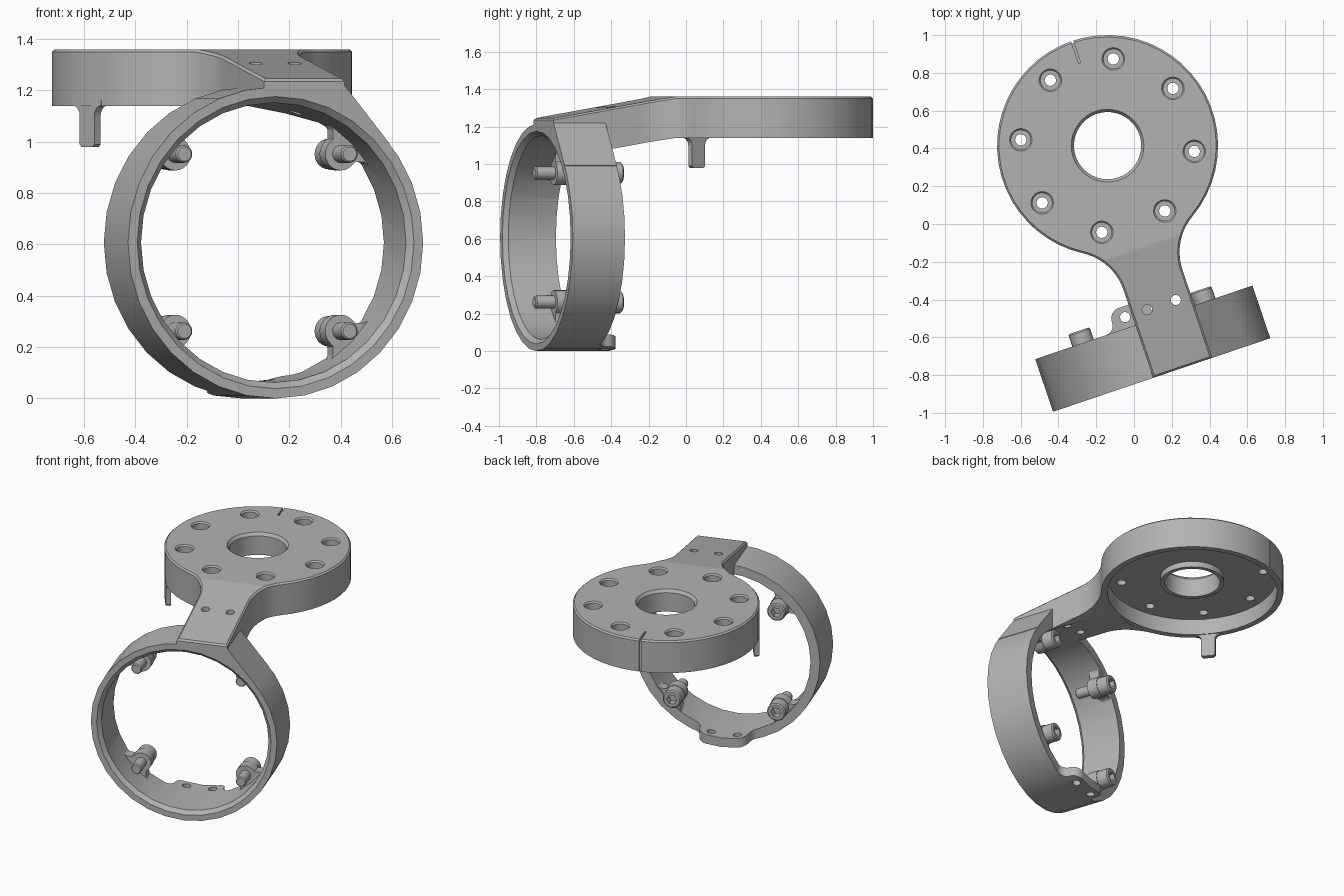
import bpy, bmesh, math
from math import sin, cos, pi, radians
from mathutils import Matrix, Vector

cube = bpy.data.objects.get("Cube")
if cube:
    bpy.data.objects.remove(cube, do_unlink=True)

grey = bpy.data.materials.new("plain grey")
grey.use_nodes = True
grey.diffuse_color = (0.45, 0.45, 0.45, 1)
grey.node_tree.nodes["Principled BSDF"].inputs["Base Color"].default_value = (0.45, 0.45, 0.45, 1)

# Working frame: origin under the disc centre, arm runs along -y
PLACE = Matrix.Translation((-0.14, 0.415, 0)) @ Matrix.Rotation(radians(18.7), 4, 'Z')
CX, CY, CZ = -0.118, -1.095, 0.607          # ring centre
RING_R, BORE_R, HALF = 0.607, 0.545, 0.147
BACK, FRONT = CY + HALF, CY - HALF
TOP, BOTTOM, BEND, SLOPE = 1.36, 1.14, -0.57, 0.172
DISC_R, ARM, FIL = 0.585, 0.165, 0.295


def along_arm(x, y, z):
    """Local z points to the front (-y), local y points up."""
    return Matrix.Translation((x, y, z)) @ Matrix.Rotation(pi / 2, 4, 'X')


def finish(name, bm, matrix=Matrix()):
    bmesh.ops.recalc_face_normals(bm, faces=bm.faces)
    me = bpy.data.meshes.new(name)
    bm.to_mesh(me)
    bm.free()
    me.transform(matrix)
    me.materials.append(grey)
    ob = bpy.data.objects.new(name, me)
    bpy.context.collection.objects.link(ob)
    return ob


def prism_bm(pts, h):
    bm = bmesh.new()
    face = bm.faces.new([bm.verts.new((x, y, 0)) for x, y in pts])
    up = bmesh.ops.extrude_face_region(bm, geom=[face])["geom"]
    bmesh.ops.translate(bm, vec=(0, 0, h), verts=[g for g in up if isinstance(g, bmesh.types.BMVert)])
    return bm


def prism(name, pts, h, matrix=Matrix()):
    return finish(name, prism_bm(pts, h), matrix)


def lathe(name, profile, steps, matrix=Matrix()):
    bm = bmesh.new()
    vs = [bm.verts.new((r, 0, z)) for r, z in profile]
    es = [bm.edges.new(p) for p in zip(vs, vs[1:])]
    bmesh.ops.spin(bm, geom=vs + es, axis=(0, 0, 1), cent=(0, 0, 0), angle=2 * pi, steps=steps)
    bmesh.ops.remove_doubles(bm, verts=bm.verts, dist=1e-4)
    return finish(name, bm, matrix)


def rod(name, r, h, steps, matrix):
    return lathe(name, [(0, 0), (r, 0), (r, h), (0, h)], steps, matrix)


def box(name, x0, x1, y0, y1, z0, z1):
    return prism(name, [(x0, y0), (x1, y0), (x1, y1), (x0, y1)], z1 - z0, Matrix.Translation((0, 0, z0)))


def combine(ob, other, op):
    other.hide_render = True
    mod = ob.modifiers.new("bool", 'BOOLEAN')
    mod.operation, mod.solver, mod.object = op, 'EXACT', other
    bpy.context.view_layer.objects.active = ob
    bpy.ops.object.modifier_apply(modifier=mod.name)
    bpy.data.objects.remove(other, do_unlink=True)


def arc(cx, cy, r, a0, a1, n):
    return [(cx + r * cos(a0 + (a1 - a0) * i / n), cy + r * sin(a0 + (a1 - a0) * i / n)) for i in range(n + 1)]


# Disc and arm outline with filleted neck
fx, fy = ARM + FIL, -0.75
toward = math.atan2(-fy, -fx)
right = [(ARM, FRONT)] + arc(fx, fy, FIL, pi, toward, 10)
start = math.atan2(fy, fx)
rim = arc(0, 0, DISC_R, start, pi - start, 44)[1:-1]
outline = right + rim + [(-x, y) for x, y in reversed(right)]
bm = prism_bm(outline, TOP - BOTTOM)
bmesh.ops.translate(bm, vec=(0, 0, BOTTOM), verts=bm.verts)
bmesh.ops.bisect_plane(bm, geom=bm.verts[:] + bm.edges[:] + bm.faces[:],
                       plane_co=(0, BEND, 0), plane_no=(0, 1, 0))
for v in bm.verts:
    if v.co.y < BEND:
        v.co.z -= (BEND - v.co.y) * SLOPE
bmesh.ops.recalc_face_normals(bm, faces=bm.faces)
edges = [e for e in bm.edges if len(e.link_faces) == 2 and
         max(f.normal.z for f in e.link_faces) > 0.9 and min(abs(f.normal.z) for f in e.link_faces) < 0.3]
bmesh.ops.bevel(bm, geom=edges, offset=0.01, segments=1, affect='EDGES')
bracket = finish("bracket_body", bm)

# Ring body and the tangent web that joins it to the arm
combine(bracket, rod("ring", RING_R, 2 * HALF, 32, along_arm(CX, BACK, CZ)), 'UNION')
corner = Vector((ARM - CX, 1.22 - CZ))
a = math.atan2(corner.y, corner.x) - math.acos(RING_R / corner.length)
web = prism("web", [(0, 0), (RING_R * cos(a), RING_R * sin(a)), tuple(corner)], 2 * HALF,
            along_arm(CX, BACK, CZ))
combine(bracket, web, 'UNION')

# Rounded tab behind the bottom of the ring
half = [(0.21, -0.2), (0.21, 0)] + arc(0.21, 0.05, 0.05, -pi / 2, -pi, 5)[1:] + arc(0.1, 0.055, 0.06, 0, pi / 2, 6)
tab = prism("tab", half + [(-x, y) for x, y in reversed(half)], 0.3, Matrix.Translation((CX, BACK, -0.1)))
combine(tab, rod("tab_limit", RING_R, 0.5, 32, along_arm(CX, BACK + 0.25, CZ)), 'INTERSECT')
combine(bracket, tab, 'UNION')

# Ring bore with chamfered front
bore = lathe("bore", [(0, 0), (BORE_R, 0), (BORE_R, 0.657), (0.57, 0.683), (0.57, 0.75), (0, 0.75)],
             32, along_arm(CX, -0.56, CZ))
combine(bracket, bore, 'DIFFERENCE')

# Recess under the disc, leaving a low central boss, and the centre hole
combine(bracket, lathe("recess", [(0, 1.0), (0.545, 1.0), (0.545, 1.25), (0.205, 1.25), (0.205, 1.21), (0, 1.21)],
                       48), 'DIFFERENCE')
combine(bracket, lathe("centre_hole", [(0, 1.1), (0.178, 1.1), (0.178, 1.34), (0.2, 1.37), (0, 1.37)],
                       40), 'DIFFERENCE')

# Eight counterbored holes
for k in range(8):
    t = radians(22.5 + 45 * k)
    hole = lathe("bolt_hole", [(0, 1.1), (0.03, 1.1), (0.03, 1.3), (0.052, 1.3), (0.052, 1.35), (0.064, 1.365), (0, 1.365)],
                 20, Matrix.Translation((0.46 * cos(t), 0.46 * sin(t), 0)))
    combine(bracket, hole, 'DIFFERENCE')

# Paired holes in the arm and the tab
for s in (-1, 1):
    for x, z in ((s * 0.08, 0.9), (CX + s * 0.085, -0.1)):
        combine(bracket, rod("small_hole", 0.027, 0.5, 16, Matrix.Translation((x, -0.89, z))), 'DIFFERENCE')

# Index groove on the disc top and rim
combine(bracket, box("groove_top", -0.006, 0.006, 0.46, 0.62, 1.345, 1.4), 'DIFFERENCE')
combine(bracket, box("groove_side", -0.006, 0.006, 0.572, 0.62, 1.1, 1.4), 'DIFFERENCE')
parts = [bracket]

# Filleted finger hanging from the disc rim
side = [(0.085, 0.02), (0.085, 0)] + arc(0.085, -0.04, 0.04, pi / 2, pi, 5)[1:] + [(0.045, -0.15), (0.035, -0.16)]
t = radians(200.7)
parts.append(prism("rim_finger", side + [(-x, y) for x, y in reversed(side)], 0.032,
                   Matrix.Rotation(t + pi / 2, 4, 'Z') @ along_arm(0, -0.548, BOTTOM)))

# Four lugs inside the ring, each with a socket screw
for sx, sz, label in ((-1, 1, "upper_right"), (1, 1, "upper_left"), (-1, -1, "lower_right"), (1, -1, "lower_left")):
    ang = math.atan2(sz, sx)
    x, z = CX + 0.34 * sx, CZ + 0.345 * sz
    # Lug profile: x points outward to the ring wall
    flare = [(0.09, 0.14), (0.062, 0.14), (0.045, 0.09), (0.02, 0.064)]
    pts = flare + arc(0, 0, 0.064, pi / 2, 1.5 * pi, 12) + [(px, -py) for px, py in reversed(flare)]
    parts.append(prism("lug_" + label, pts, 0.07,
                       along_arm(x, CY + 0.135, z) @ Matrix.Rotation(ang, 4, 'Z')))
    screw = lathe("screw_" + label, [(0, 0), (0.052, 0), (0.06, 0.008), (0.06, 0.085), (0.034, 0.085),
                                     (0.034, 0.253), (0.028, 0.26), (0, 0.26)], 24, along_arm(x, CY + 0.215, z))
    combine(screw, rod("socket", 0.034, 0.07, 6, along_arm(x, CY + 0.235, z)), 'DIFFERENCE')
    parts.append(screw)

# Turn into place and shade
for ob in parts:
    ob.data.transform(PLACE)
    for p in ob.data.polygons:
        p.use_smooth = True
    ob.data.set_sharp_from_angle(angle=radians(25))
